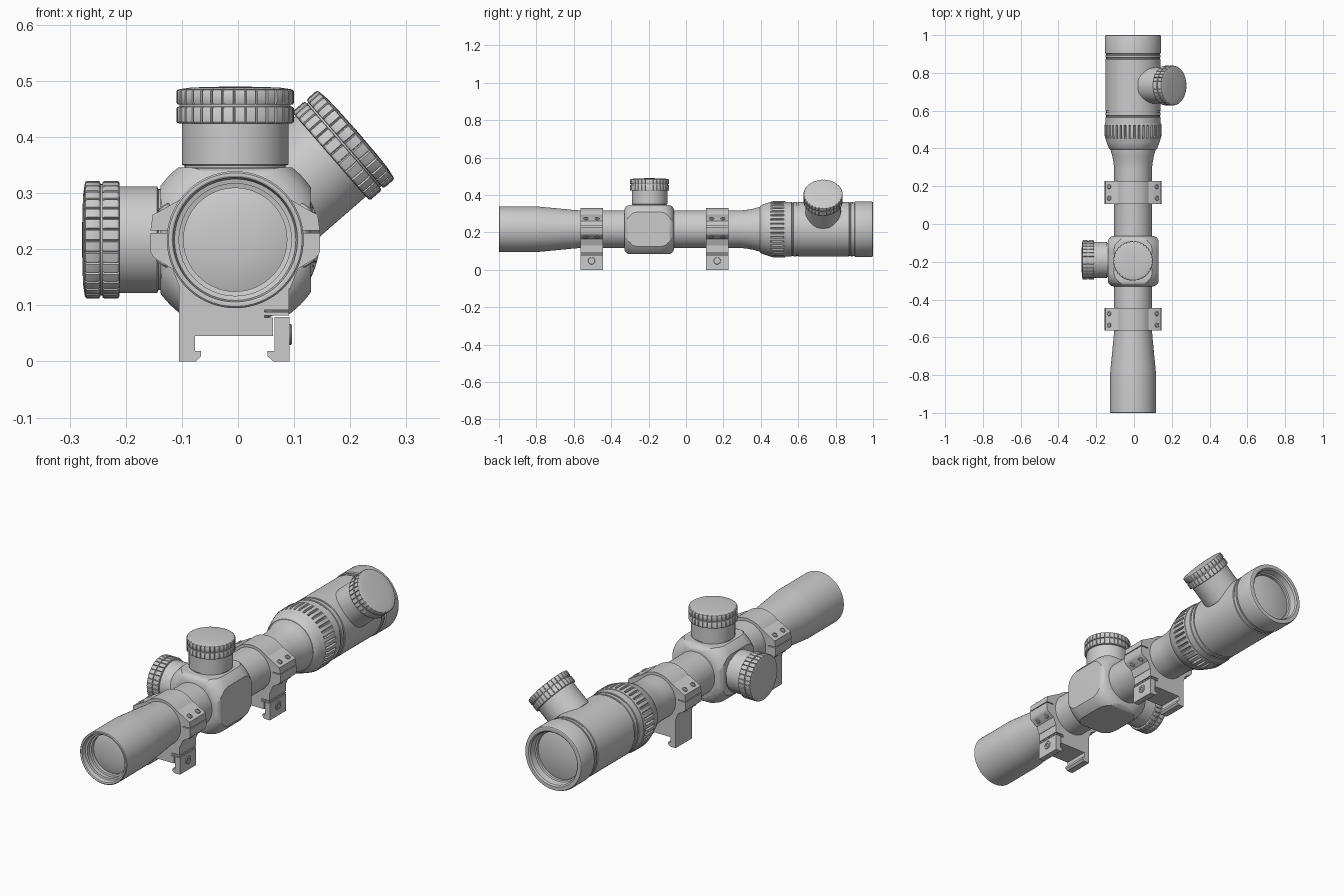
import bpy, bmesh, math
from mathutils import Vector, Matrix

if "Cube" in bpy.data.objects:
    bpy.data.objects.remove(bpy.data.objects["Cube"])

CX, CZ = -0.005, 0.217          # optical axis
Y = Vector((0, 1, 0))
AXIS = Vector((CX, 0, CZ))


def finish(name, bm, angle=32):
    bmesh.ops.remove_doubles(bm, verts=bm.verts, dist=1e-5)
    bmesh.ops.recalc_face_normals(bm, faces=bm.faces)
    me = bpy.data.meshes.new(name)
    bm.to_mesh(me)
    bm.free()
    ob = bpy.data.objects.new(name, me)
    bpy.context.collection.objects.link(ob)
    smooth(ob, angle)
    return ob


def smooth(ob, angle=32):
    bpy.ops.object.select_all(action='DESELECT')
    ob.select_set(True)
    bpy.context.view_layer.objects.active = ob
    bpy.ops.object.shade_smooth_by_angle(angle=math.radians(angle))


def lathe(name, profile, origin, axis, segs=96, teeth=0, land=0.72):
    """Spin (radius, height[, groove depth]) points; teeth > 0 cuts grooves."""
    if teeth:
        w = 1 - land
        steps = [(0, 0), (land / 2, 0), (land, 0), (land + w * .3, 1), (land + w * .7, 1)]
        angs = [((k + f) / teeth * math.tau, g) for k in range(teeth) for f, g in steps]
    else:
        angs = [(k / segs * math.tau, 0) for k in range(segs)]
    rot = Vector((0, 0, 1)).rotation_difference(axis).to_matrix()
    bm = bmesh.new()
    rings = []
    for p in profile:
        d = p[2] if len(p) > 2 else 0
        if p[0] == 0:
            v = bm.verts.new(origin + rot @ Vector((0, 0, p[1])))
            rings.append([v] * len(angs))
        else:
            rings.append([bm.verts.new(origin + rot @ Vector((
                (p[0] - d * g) * math.cos(a), (p[0] - d * g) * math.sin(a), p[1])))
                for a, g in angs])
    n = len(angs)
    for r0, r1 in zip(rings, rings[1:]):
        for i in range(n):
            quad = list(dict.fromkeys((r0[i], r0[(i + 1) % n], r1[(i + 1) % n], r1[i])))
            if len(quad) > 2:
                bm.faces.new(quad)
    return finish(name, bm)


def prism(name, pts, y0, y1):
    """Extrude an (x, z) outline along y."""
    bm = bmesh.new()
    f = bm.faces.new([bm.verts.new((x, y0, z)) for x, z in pts])
    new = bmesh.ops.extrude_face_region(bm, geom=[f])['geom']
    bmesh.ops.translate(bm, vec=(0, y1 - y0, 0),
                        verts=[v for v in new if isinstance(v, bmesh.types.BMVert)])
    return finish(name, bm)


# Main tube with objective bell and stepped front rim
lathe("objective_and_tube", [
    (0, -.935), (.092, -.935), (.092, -.955), (.100, -.957), (.100, -.975),
    (.108, -.977), (.111, -.998), (.114, -1), (.119, -1), (.122, -.997),
    (.122, -.80), (.119, -.765), (.103, -.60), (.100, -.56), (.100, .29),
    (.103, .32), (.110, .36), (.120, .395), (.120, .42), (0, .42)], AXIS, Y)
lathe("front_lens", [(0, -.952), (.04, -.950), (.07, -.946), (.092, -.939), (.092, -.93), (0, -.93)],
      AXIS, Y)

# Knurled power ring
lathe("power_ring", [
    (0, .395), (.122, .395), (.128, .40), (.139, .43), (.146, .452), (.149, .462, .009),
    (.151, .47, .011), (.151, .512, .011), (.151, .518, .009), (.151, .524),
    (.149, .531), (.142, .533), (0, .533)], AXIS, Y, teeth=38, land=.6)

# Eyepiece body with shallow grooves and recessed rear glass
eye = [(0, .53), (.146, .53)]
for g in (.565, .59, .872):
    eye += [(.146, g), (.142, g + .001), (.142, g + .008), (.146, g + .009)]
eye += [(.146, .893), (.143, .894), (.143, .901), (.149, .903), (.149, .99), (.146, .998),
        (.143, 1), (.128, 1), (.122, .994), (.118, .965), (.112, .962), (.112, .945), (0, .945)]
lathe("eyepiece", eye, AXIS, Y)
lathe("rear_lens", [(0, .94), (.112, .94), (.112, .95), (.08, .958), (.04, .963), (0, .965)], AXIS, Y)

# Turret housing: softened box intersected with a round barrel
bm = bmesh.new()
bmesh.ops.create_cube(bm, size=1, matrix=Matrix.Translation((-.004, -.197, .215))
                      @ Matrix.Diagonal((.268, .266, .262, 1)))
bmesh.ops.bevel(bm, geom=bm.edges[:], offset=.03, segments=5, profile=.5, affect='EDGES')
housing = finish("turret_housing", bm)
barrel = lathe("housing_cutter", [
    (0, -.332), (.105, -.332), (.13, -.324), (.148, -.308), (.160, -.285), (.164, -.26),
    (.164, -.135), (.160, -.11), (.148, -.087), (.13, -.071), (.105, -.063), (0, -.063)], AXIS, Y)
mod = housing.modifiers.new("round", 'BOOLEAN')
mod.operation = 'INTERSECT'
mod.solver = 'EXACT'
mod.object = barrel
bpy.context.view_layer.objects.active = housing
bpy.ops.object.modifier_apply(modifier=mod.name)
bpy.data.objects.remove(barrel)
smooth(housing)


# Three capped turrets: stem plus double-banded knurled cap
def turret(name, y, direction, base, knob, top):
    o = Vector((CX, y, CZ))
    d = Vector(direction).normalized()
    lathe(name + "_stem", [(0, base - .03), (.09, base - .03), (.09, base + .004), (.095, base + .006),
                           (.095, knob + .01), (0, knob + .01)], o, d)
    h = top - knob
    lathe(name + "_cap", [
        (0, knob), (.099, knob), (.103, knob + .001, .003), (.105, knob + .004, .005),
        (.105, knob + h * .40, .005), (.103, knob + h * .45, .003), (.099, knob + h * .46),
        (.099, knob + h * .51), (.103, knob + h * .52, .003), (.105, knob + h * .57, .005),
        (.105, knob + h * .86, .005), (.103, knob + h * .91, .003), (.099, knob + h * .93),
        (.08, knob + h * .97), (.05, knob + h * .99), (0, top)], o, d, teeth=32, land=.8)


turret("elevation_turret", -.195, (0, 0, 1), .128, .207, .273)
turret("side_turret", -.190, (-1, 0, 0), .133, .206, .273)
turret("illumination_turret", .733, (.754, 0, .657), .11, .226, .291)


# Two ring mounts
def both(half):
    """Mirror a right-hand outline about the optical axis."""
    return [(CX + x, z) for x, z in half] + [(CX - x, z) for x, z in reversed(half)]


for tag, y0 in (("front", -.565), ("rear", .107)):
    y1, ym = y0 + .12, y0 + .06
    lathe(tag + "_ring_band", [(.098, y0), (.113, y0), (.113, y1), (.098, y1), (.098, y0)], AXIS, Y)
    prism(tag + "_ring_upper_flange",
          both([(.151, .233), (.147, .262), (.138, .266), (.085, .296)]), y0, y1)
    prism(tag + "_ring_lower_flange",
          both([(.098, .13), (.112, .165), (.145, .185), (.151, .195), (.151, .229)]), y0, y1)
    # Rail base with slot and hooked foot on the fixed side
    prism(tag + "_mount_base", [
        (-.105, 0), (-.075, 0), (-.066, .009), (-.066, .019), (-.077, .019), (-.077, .045),
        (.062, .045), (.062, .078), (.047, .078), (.047, .082), (.091, .082), (.091, .088),
        (.047, .088), (.047, .092), (.091, .092), (.091, .16), (-.105, .16)], y0, y1)
    prism(tag + "_clamp_plate", [
        (.063, 0), (.092, 0), (.092, .079), (.065, .079), (.065, .019), (.053, .019),
        (.053, .009)], y0, y1)
    # Clamp bolt on the right, with socket
    lathe(tag + "_clamp_bolt", [(0, -.02), (.019, -.02), (.019, .003), (.017, .005), (.009, .005),
                                (.009, .001), (0, .001)], Vector((.091, ym, .048)),
          Vector((1, 0, 0)), segs=24)
    # Flange screws, above and below, on both sides
    for side, sx in (("left", -1), ("right", 1)):
        for level, z, rx, up in (("upper", .274, .127, 1), ("lower", .176, .130, -1)):
            for k, dy in enumerate((-.03, .03)):
                lathe(f"{tag}_{side}_{level}_screw_{k + 1}",
                      [(0, -.012), (.012, -.012), (.012, .002), (.010, .004), (.006, .004),
                       (.006, 0), (0, 0)],
                      Vector((CX + sx * rx, ym + dy, z)),
                      Vector((sx * .55, 0, up * .83)).normalized(), segs=20)
